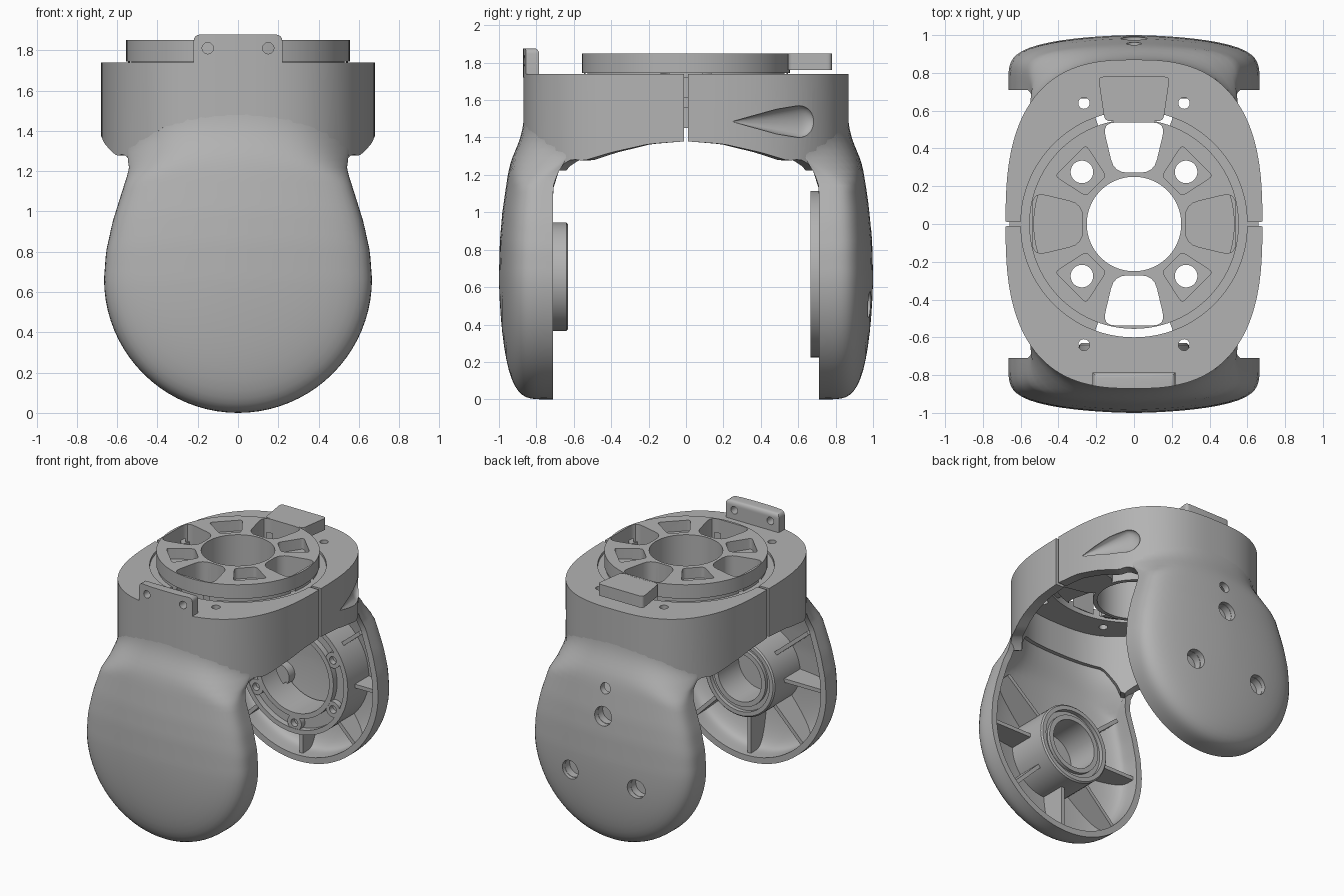
import bpy, bmesh
from math import sin, cos, pi, atan2, radians, copysign, hypot
from mathutils import Vector, Matrix

if "Cube" in bpy.data.objects:
    bpy.data.objects.remove(bpy.data.objects["Cube"])

grey = bpy.data.materials.new("plain grey")
grey.use_nodes = True
grey.diffuse_color = (0.45, 0.45, 0.45, 1)
grey.node_tree.nodes["Principled BSDF"].inputs["Base Color"].default_value = grey.diffuse_color
parts = []


def finish(name, bm, recalc=True):
    if recalc:
        bmesh.ops.recalc_face_normals(bm, faces=bm.faces[:])
    mesh = bpy.data.meshes.new(name)
    bm.to_mesh(mesh)
    bm.free()
    mesh.materials.append(grey)
    ob = bpy.data.objects.new(name, mesh)
    bpy.context.scene.collection.objects.link(ob)
    parts.append(ob)
    return ob


def bake(ob):
    graph = bpy.context.evaluated_depsgraph_get()
    mesh = bpy.data.meshes.new_from_object(ob.evaluated_get(graph))
    ob.modifiers.clear()
    ob.data = mesh


def cut(ob, cutters, keep=False):
    for c in cutters:
        mod = ob.modifiers.new("cut", 'BOOLEAN')
        mod.operation, mod.solver, mod.object = 'DIFFERENCE', 'EXACT', c
    bake(ob)
    if not keep:
        for c in cutters:
            parts.remove(c)
            bpy.data.objects.remove(c)


def place(a, b, h, axis):
    return (a, b, h) if axis == 'z' else (a, h, b)


def prism(name, pts, lo, hi, axis='z'):
    bm = bmesh.new()
    low = [bm.verts.new(place(a, b, lo, axis)) for a, b in pts]
    high = [bm.verts.new(place(a, b, hi, axis)) for a, b in pts]
    bm.faces.new(low)
    bm.faces.new(high)
    for i in range(len(pts)):
        bm.faces.new((low[i - 1], low[i], high[i], high[i - 1]))
    return finish(name, bm)


def circle(r, a=0, b=0, n=28):
    return [(a + r * cos(2 * pi * i / n), b + r * sin(2 * pi * i / n)) for i in range(n)]


def rounded(pts, r):
    out, vs = [], [Vector(p) for p in pts]
    for i, p in enumerate(vs):
        s = p + (vs[i - 1] - p).normalized() * r
        e = p + (vs[(i + 1) % len(vs)] - p).normalized() * r
        out += [tuple(s * (1 - t)**2 + p * 2 * t * (1 - t) + e * t * t) for t in (0, .25, .5, .75, 1)]
    return out


def skin(bm, rows, cyclic_rows=False, cyclic_cols=False):
    n, m = len(rows), len(rows[0])
    for i in range(n if cyclic_rows else n - 1):
        for j in range(m if cyclic_cols else m - 1):
            k, l = (i + 1) % n, (j + 1) % m
            bm.faces.new((rows[i][j], rows[k][j], rows[k][l], rows[i][l]))


def lathe(name, profile, axis='z', a=0, b=0, n=64):
    bm = bmesh.new()
    rows = [[bm.verts.new(place(a + r * cos(2 * pi * i / n), b + r * sin(2 * pi * i / n), h, axis))
             for r, h in profile] for i in range(n)]
    skin(bm, rows, True, True)
    bmesh.ops.remove_doubles(bm, verts=bm.verts[:], dist=1e-5)
    return finish(name, bm)


def lookup(table, v):
    for (a, fa), (b, fb) in zip(table, table[1:]):
        if v <= b:
            return fa + (fb - fa) * max(0, v - a) / (b - a)
    return table[-1][1]


# Curves that shape the housing
MID, RAD, JOIN, POWER = 0.665, 0.665, 1.55, 2.7
WIDTH = [(.665, .665), (.8, .655), (.95, .622), (1.1, .575), (1.21, .54), (1.28, .55), (1.55, .54)]
CROWN = [(.665, 1), (.85, .995), (1, .982), (1.2, .953), (1.3, .93), (1.4, .905), (1.55, .872)]
ARCH = [(0, 1.38), (.2, 1.365), (.4, 1.32), (.55, 1.275), (.61, 1.285), (.67, 1.25),
        (.71, 1.21), (.74, 1.3), (.8, 1.42), (.87, 1.44)]


def wall(v, across, along):
    return along * (1 - (abs(v) / across)**POWER)**(1 / POWER)


def depth(x, z):
    u = abs(x) / lookup(WIDTH, z)
    rho = hypot(x, z - MID) / RAD if z < MID else u
    dome = .71 + (lookup(CROWN, z) - .71) * max(0, 1 - rho**1.7)**.2
    start, end = 1.25 - .12 * u * u, JOIN - .24 * u * u
    t = min(1, max(0, (z - start) / (end - start)))
    t = t * t * (3 - 2 * t)
    return dome * (1 - t) + (wall(x, .68, .87) - .003) * t


# Domed hollow arm, side = -1 front, 1 back
def arm(name, side):
    bm = bmesh.new()
    steps = 18
    rho = [copysign((1 - cos(pi / 2 * i / steps)**5)**(1 / 1.7), i) for i in range(-steps, steps + 1)]

    def vert(x, z):
        return bm.verts.new((x, side * depth(x, z), z))
    heights = [MID + (JOIN - MID) * i / 24 for i in range(25)]
    skin(bm, [[vert(p * lookup(WIDTH, z), z) for p in rho] for z in heights])
    turns = [pi * j / 40 for j in range(41)]
    skin(bm, [[vert(p * RAD * cos(f), MID - p * RAD * sin(f)) for p in rho[steps:]] for f in turns])
    bmesh.ops.remove_doubles(bm, verts=bm.verts[:], dist=1e-4)
    bmesh.ops.recalc_face_normals(bm, faces=bm.faces[:])
    bm.normal_update()
    if sum(f.normal.y for f in bm.faces) * side < 0:
        bmesh.ops.reverse_faces(bm, faces=bm.faces[:])
    ob = finish(name, bm, False)
    mod = ob.modifiers.new("wall", 'SOLIDIFY')
    mod.thickness, mod.offset = .045, -1
    bake(ob)
    return ob


# Half of the upper collar with its arched lower edge
def collar(name, side):
    bm = bmesh.new()
    rows, n = [], 64
    for i in range(n + 1):
        c, s = cos(pi * i / n), abs(sin(pi * i / n))
        x, y = copysign(.68 * abs(c)**(2 / POWER), c), max(.012, .87 * s**(2 / POWER))
        a, low = atan2(y, x), lookup(ARCH, y)
        lip = (.6 * cos(a), .6 * sin(a))
        inner = (.9 * x, max(.012, .92 * y))
        rows.append([bm.verts.new((p[0], side * p[1], z)) for p, z in (
            ((x, y), low), ((x, y), 1.74), (lip, 1.74), (lip, 1.67), (inner, 1.67), (inner, low))])
    skin(bm, rows, cyclic_cols=True)
    bm.faces.new(rows[0])
    bm.faces.new(rows[-1])
    ob = finish(name, bm)
    cut(ob, [prism("drill", circle(.03, x, side * .64), 1.6, 1.8) for x in (-.265, .265)])
    return ob


front_arm, back_arm = arm("front_arm", -1), arm("back_arm", 1)
front_collar, back_collar = collar("front_collar", -1), collar("back_collar", 1)


# Teardrop recesses on both flanks, hulled from ellipsoids along the wall
def teardrop(side):
    bm = bmesh.new()
    for y, size, turn in ((.605, 1, 30), (.5, .8, 21), (.38, .42, 12), (.25, .02, 5)):
        spot = Matrix.Translation((wall(y, .87, .68), y, 1.485)) @ Matrix.Rotation(radians(turn), 4, 'Z')
        shape = Matrix.Diagonal((.048 * size, .095 * size, .085 * size, 1))
        bmesh.ops.create_uvsphere(bm, u_segments=28, v_segments=18, radius=1, matrix=spot @ shape)
    bmesh.ops.delete(bm, geom=bm.faces[:], context='FACES_ONLY')
    bmesh.ops.delete(bm, geom=bm.edges[:], context='EDGES_FACES')
    bmesh.ops.convex_hull(bm, input=bm.verts[:])
    bmesh.ops.delete(bm, geom=[v for v in bm.verts if not v.link_faces], context='VERTS')
    bm.transform(Matrix.Diagonal((side, 1, 1, 1)))
    return finish("teardrop", bm)


recesses = [teardrop(-1), teardrop(1)]
cut(back_arm, recesses, keep=True)
cut(back_collar, recesses)

# Clips bridging the slits between the collar halves
for x in (-.64, .64):
    for z in (1.45, 1.61):
        prism("collar_clip", [(x - .02, -.02), (x + .02, -.02), (x + .02, .02), (x - .02, .02)], z, z + .11)

# Front crest, flush with the collar, with two screw holes
arc = [.22 * i / 8 for i in range(-8, 9)]
crest = prism("front_crest", [(x, -wall(x, .68, .87) - .001) for x in arc] + [(.22, -.785), (-.22, -.785)],
              1.72, 1.877)
bm = bmesh.new()
bm.from_mesh(crest.data)
corners = [e for e in bm.edges if all(abs(v.co.x) > .21 and v.co.z > 1.8 for v in e.verts)]
bmesh.ops.bevel(bm, geom=corners, offset=.03, segments=4, profile=.5, affect='EDGES')
bm.to_mesh(crest.data)
bm.free()
cut(crest, [prism("drill", circle(.028, x, 1.81), -1, -.6, 'y') for x in (-.15, .15)])

# Hubs inside the arms
lathe("front_hub", [(.29, -.95), (.29, -.64), (.28, -.63), (.25, -.63), (.25, -.66), (.215, -.66),
                    (.215, -.635), (.18, -.635), (.18, -.88), (0, -.88), (0, -.95)], 'y', 0, .655)
back_hub = lathe("back_hub", [(.445, .92), (.445, .665), (.41, .665), (.41, .71), (.325, .71),
                              (.325, .665), (.29, .665), (.29, .92)], 'y', 0, .67)
for i in range(6):
    a = radians(30 + 60 * i)
    lathe("hub_boss", [(.028, .668), (.058, .668), (.058, .75), (0, .75), (0, .72), (.028, .72)],
          'y', .368 * cos(a), .67 + .368 * sin(a), 24)

# Screw wells in the back arm
wells = [(.316 * cos(radians(a)), MID + .316 * sin(radians(a))) for a in (90, 210, 330)]
drills = [prism("drill", circle(.07, x, z), .84, 1.1, 'y') for x, z in wells]
cut(back_hub, drills, keep=True)
cut(back_arm, drills + [prism("drill", circle(.04, 0, 1.18), .8, 1.1, 'y')])
for x, z in wells:
    lathe("screw_well", [(0, .89), (.068, .89), (.068, .945), (.085, .945), (.085, .875), (0, .875)],
          'y', x, z, 28)

# Radial ribs from hub to rim
for label, side, start in (("front_rib", -1, .28), ("back_rib", 1, .43)):
    for angle in (40, 0, -45, -90, -135, 180, 140):
        outline = [(start, .75), (.63, .75), (.63, .87), (.5, .93), (start, .945)]
        rib = prism(label, outline, -.014, .014)
        turn = Matrix.Rotation(-radians(angle), 4, 'Y')
        flip = Matrix.Diagonal((1, side, 1, 1))
        rib.data.transform(Matrix.Translation((0, 0, MID)) @ turn @ flip)
        if side < 0:
            rib.data.flip_normals()


# Turntable with pockets, hanging cups and screw seats
def pocket(name, angle, r0, r1, w0, w1, soft, low, high=1.9):
    c, s = cos(radians(angle)), sin(radians(angle))
    pts = rounded([(r0, -w0), (r1, -w1), (r1, w1), (r0, w0)], soft)
    return prism(name, [(x * c - y * s, x * s + y * c) for x, y in pts], low, high)


table = lathe("turntable", [(.25, 1.5), (.28, 1.5), (.28, 1.66), (.545, 1.66), (.545, 1.745),
                            (.555, 1.745), (.555, 1.85), (.25, 1.85)], n=96)
cutters = []
for a in (0, 90, 180, 270):
    cutters.append(pocket("pocket", a, .272, .537, .105, .168, .07, 1.45))
    if a % 180 == 0:
        cup = pocket("pocket_cup", a, .262, .545, .12, .183, .075, 1.5, 1.7)
        cut(cup, [pocket("pocket", a, .272, .537, .105, .168, .07, 1.56)])
for a in (45, 135, 225, 315):
    cutters.append(pocket("pocket", a, .285, .475, .075, .115, .025, 1.77))
    cutters.append(prism("drill", circle(.06, .39 * cos(radians(a)), .39 * sin(radians(a))), 1.5, 1.9))
cut(table, cutters)
prism("back_tab", rounded([(-.155, .545), (.155, .545), (.19, .78), (-.19, .78)], .03), 1.762, 1.849)

# Ledge under the turntable, open at front and back
for mid in (0, 180):
    arc = [radians(mid - 70 + 140 * i / 40) for i in range(41)]
    pts = [(.62 * cos(a), .62 * sin(a)) for a in arc] + [(.53 * cos(a), .53 * sin(a)) for a in arc[::-1]]
    prism("table_ledge", pts, 1.69, 1.72)

# Smooth shading with crisp edges
bpy.ops.object.select_all(action='DESELECT')
for ob in parts:
    ob.select_set(True)
bpy.context.view_layer.objects.active = parts[0]
bpy.ops.object.shade_smooth_by_angle(angle=radians(35))
